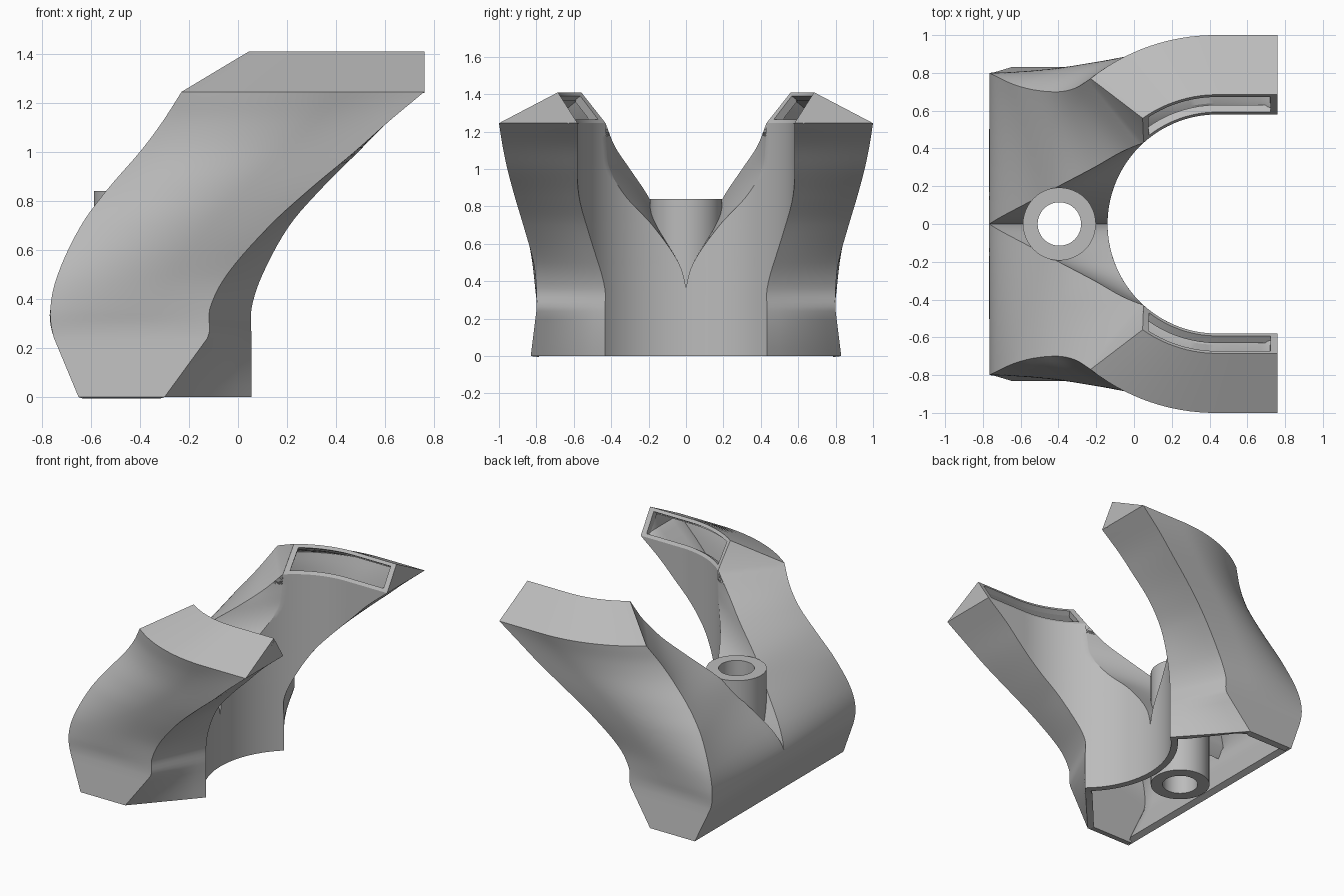
import bpy, bmesh, math
from mathutils import Vector

cube = bpy.data.objects.get("Cube")
if cube:
    bpy.data.objects.remove(cube)

grey = bpy.data.materials.new("plain_grey")
grey.use_nodes = True
colour = (0.5, 0.5, 0.5, 1)
grey.diffuse_color = colour
grey.node_tree.nodes["Principled BSDF"].inputs["Base Color"].default_value = colour

CENTRE_X, INNER_R, RIDGE_R, OUTER_R, TIP = 0.44, 0.58, 0.685, 1.0, 0.32
RIDGE_Z, WALL = 1.41, 0.045
TUBE_X, TUBE_R, BORE_R, TUBE_TOP = -0.395, 0.193, 0.115, 0.84

# Corner curves of the duct section, keyed by height
HEIGHTS = [0, .24, .36, .5, .7, .85, 1, 1.12, 1.245]
CURVES = dict(
    back_x=[-.65, -.75, -.765, -.735, -.64, -.53, -.4, -.31, -.23],
    back_y=[.83, .8, .8, .785, .74, .71, .7, .72, .77],
    front_x=[-.3, -.125, -.115, -.045, .13, .295, .475, .61, .76],
    front_y=[.83, .8, .8, .815, .87, .915, .955, .98, 1],
    inner_x=[.055, .055, .055, .1, .21, .34, .49, .61, .76],
    wall_y=[0, 0, 0, .04, .18, .32, .41, .425, .43],
    notch_x=[-.65, -.75, -.765, -.7, -.53, -.4, -.21, -.07, .05],
    notch_y=[0, 0, 0, .04, .13, .2, .3, .38, .43],
)


def curve(values, k, t):
    """Smooth value between key k and k+1; the foot stays straight."""
    if k == 0:
        return values[0] + (values[1] - values[0]) * t
    def slope(i):
        j = min(i + 1, len(values) - 1)
        return (values[j] - values[i - 1]) / (HEIGHTS[j] - HEIGHTS[i - 1])
    h = HEIGHTS[k + 1] - HEIGHTS[k]
    a, b = values[k], values[k + 1]
    return (a * (1 + 2 * t) * (1 - t) ** 2 + b * t * t * (3 - 2 * t)
            + h * slope(k) * t * (1 - t) ** 2 + h * slope(k + 1) * t * t * (t - 1))


def u_path(r, s, z):
    """Point on a U shaped path: an arc for s < 0, straight for s > 0."""
    if s > 0:
        return Vector((CENTRE_X + s, r, z))
    return Vector((CENTRE_X + r * math.sin(s / r), r * math.cos(s / r), z))


def u_run(r, start, end, z, n):
    return [u_path(r, start + (end - start) * i / n, z) for i in range(n + 1)]


def s_at_y(r, y):
    return -r * math.acos(y / r)


def line(a, b, n):
    return [a.lerp(b, i / n) for i in range(n + 1)]


def strip(bm, low, high, keep=lambda i: True):
    """Skin two rows of points, skipping collapsed corners."""
    for i in range(len(low) - 1):
        corners = []
        for p in (low[i], high[i], high[i + 1], low[i + 1]):
            if all((p - q).length > 0.002 for q in corners):
                corners.append(p)
        if len(corners) > 2 and keep(i):
            bm.faces.new([bm.verts.new(p) for p in corners])


def section(k, t):
    """Back, side, front facet, inner wall and notch rows at one height."""
    c = {name: curve(v, k, t) for name, v in CURVES.items()}
    z = HEIGHTS[k] + (HEIGHTS[k + 1] - HEIGHTS[k]) * t
    notch = Vector((c["notch_x"], max(0, c["notch_y"]), z))
    back = Vector((c["back_x"], c["back_y"], z))
    front = Vector((c["front_x"], c["front_y"], z))
    dx = c["inner_x"] - CENTRE_X
    s_in = dx if dx > 0 else INNER_R * math.asin(dx / INNER_R)
    inner = u_run(INNER_R, s_in, s_at_y(INNER_R, max(0, c["wall_y"])), z, 20)
    # the side bulges from flat at the foot to a full arc at the top
    arc = u_run(OUTER_R, s_at_y(OUTER_R, .77), TIP, z, 20)
    chord = line(arc[0], arc[-1], 20)
    bulge = min(1, max(0, (z - .3) / .945))
    side = [p + (a - q) * bulge for p, a, q in zip(line(back, front, 20), arc, chord)]
    return [line(notch, back, 12), side, line(front, inner[0], 6), inner,
            line(inner[-1], notch, 26)]


def make_object(name, bm):
    bmesh.ops.remove_doubles(bm, verts=bm.verts, dist=0.0015)
    mesh = bpy.data.meshes.new(name)
    bm.to_mesh(mesh)
    bm.free()
    mesh.materials.append(grey)
    ob = bpy.data.objects.new(name, mesh)
    bpy.context.collection.objects.link(ob)
    bpy.ops.object.select_all(action='DESELECT')
    ob.select_set(True)
    bpy.context.view_layer.objects.active = ob
    return ob


# Duct shell: lofted half
bm = bmesh.new()
STEPS = 5
levels = [section(k, i / STEPS) for k in range(len(HEIGHTS) - 1) for i in range(STEPS)]
levels.append(section(len(HEIGHTS) - 2, 1))
for n, (low, high) in enumerate(zip(levels, levels[1:])):
    rows = 5 if n >= 2 * STEPS else 4      # the notch opens above the foot
    for a, b in list(zip(low, high))[:rows]:
        strip(bm, a, b)

# Wedge shaped outlet on top of the horn
back, side, facet, inner, _ = levels[-1]
ridge = u_run(RIDGE_R, s_at_y(RIDGE_R, .56), TIP, RIDGE_Z, 20)
strip(bm, side, ridge)
strip(bm, back, [ridge[0]] * len(back))
strip(bm, facet, [ridge[-1]] * len(facet))

# Inner face with the air slot left open
lip = ridge[::-1]
rows = [[p.lerp(q, f) for p, q in zip(inner, lip)] for f in (0, .12, .88, 1)]
strip(bm, rows[0], rows[1])
strip(bm, rows[1], rows[2], lambda i: i in (0, 19))
strip(bm, rows[2], rows[3])

# Clear the notch walls where the bore passes
blocked = []
for f in bm.faces:
    m = f.calc_center_median()
    if math.hypot(m.x - TUBE_X, m.y) < (TUBE_R + BORE_R) / 2:
        blocked.append(f)
bmesh.ops.delete(bm, geom=blocked, context='FACES')

shell = make_object("duct_shell", bm)
mirror = shell.modifiers.new("mirror", 'MIRROR')
mirror.use_axis = (False, True, False)
solid = shell.modifiers.new("wall", 'SOLIDIFY')
solid.thickness = WALL
solid.offset = -1
for modifier in ("mirror", "wall"):
    bpy.ops.object.modifier_apply(modifier=modifier)
bpy.ops.object.shade_smooth_by_angle(angle=math.radians(25))

# Screw tube in the notch
bm = bmesh.new()


def ring(r, z, n=48):
    return [Vector((TUBE_X + r * math.cos(a), -r * math.sin(a), z))
            for a in (math.tau * i / n for i in range(n + 1))]


profile = [(TUBE_R, 0), (TUBE_R, TUBE_TOP), (BORE_R, TUBE_TOP), (BORE_R, 0), (TUBE_R, 0)]
rings = [ring(r, z) for r, z in profile]
for a, b in zip(rings, rings[1:]):
    strip(bm, a, b)
make_object("screw_tube", bm)
bpy.ops.object.shade_smooth_by_angle(angle=math.radians(30))
